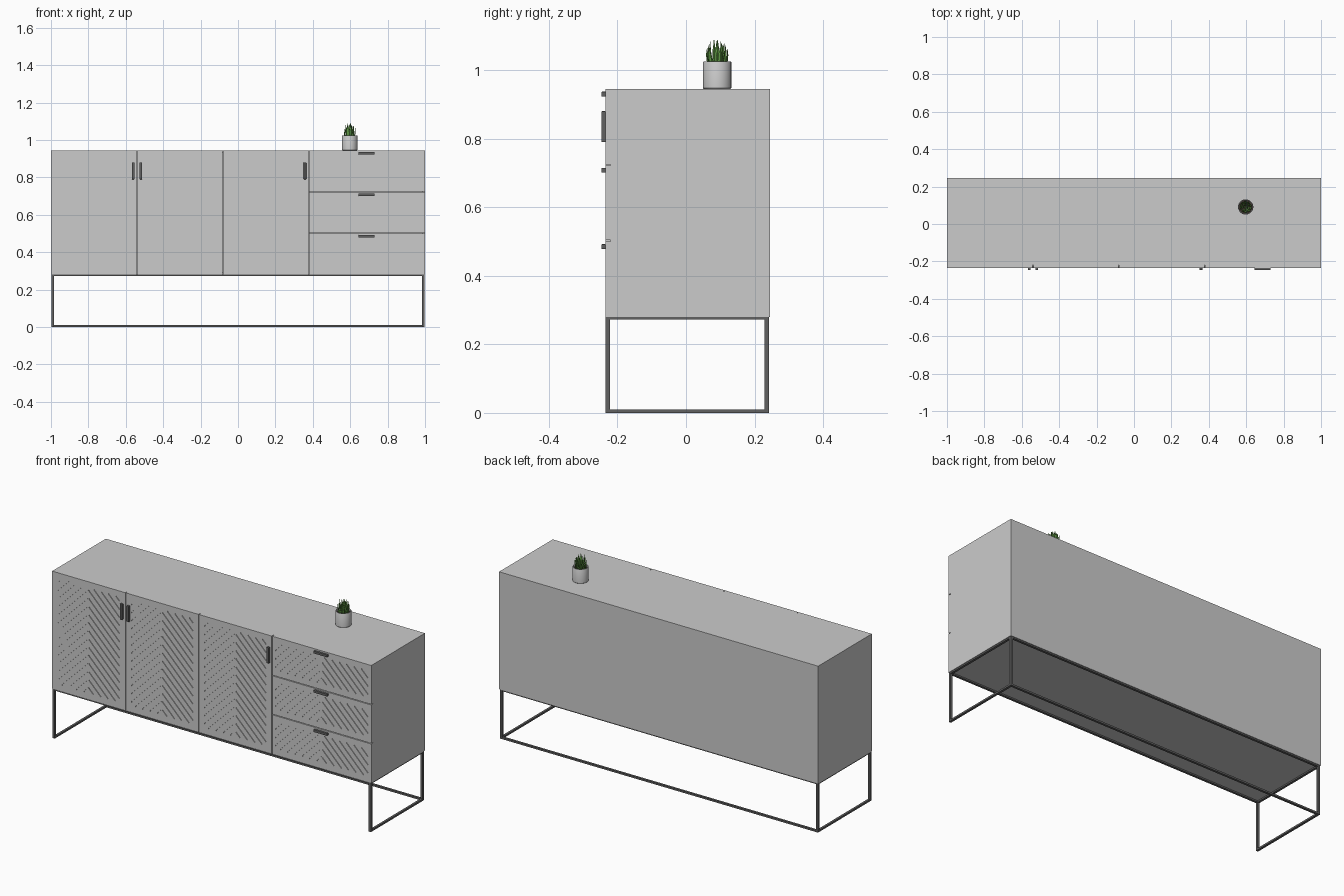
import bpy, bmesh, math, random
from mathutils import Vector

if "Cube" in bpy.data.objects:
    bpy.data.objects.remove(bpy.data.objects["Cube"])

random.seed(4)
FRONT, BACK, BOT, TOP = -0.235, 0.245, 0.28, 0.945
T = 0.015            # board thickness
GAP = 0.002          # half of the gap between fronts


def material(name, color):
    m = bpy.data.materials.new(name)
    m.diffuse_color = color
    m.use_nodes = True
    m.node_tree.nodes["Principled BSDF"].inputs["Base Color"].default_value = m.diffuse_color
    return m


metal = material("dark_metal", (0.12, 0.12, 0.12, 1))
green = material("leaf_green", (0.12, 0.33, 0.06, 1))
soil_mat = material("soil_brown", (0.05, 0.04, 0.03, 1))


def finish(name, bm, mat=None):
    bmesh.ops.recalc_face_normals(bm, faces=bm.faces)
    me = bpy.data.meshes.new(name)
    bm.to_mesh(me)
    bm.free()
    ob = bpy.data.objects.new(name, me)
    bpy.context.collection.objects.link(ob)
    if mat:
        me.materials.append(mat)
    return ob


def add_box(bm, x0, x1, y0, y1, z0, z1):
    vs = bmesh.ops.create_cube(bm, size=1)["verts"]
    for v in vs:
        v.co = Vector(((x0 + x1) / 2 + v.co.x * (x1 - x0),
                       (y0 + y1) / 2 + v.co.y * (y1 - y0),
                       (z0 + z1) / 2 + v.co.z * (z1 - z0)))


def box(name, *dims, mat=None, bevel=0):
    bm = bmesh.new()
    add_box(bm, *dims)
    if bevel:
        bmesh.ops.bevel(bm, geom=bm.edges[:], offset=bevel, segments=2,
                        affect='EDGES', profile=0.5)
    return finish(name, bm, mat)


def add_prism(bm, outline, y0, y1):
    a = [bm.verts.new((x, y0, z)) for x, z in outline]
    b = [bm.verts.new((x, y1, z)) for x, z in outline]
    bm.faces.new(a)
    bm.faces.new(b[::-1])
    for i in range(len(a)):
        j = (i + 1) % len(a)
        bm.faces.new((a[i], b[i], b[j], a[j]))


# Cabinet carcass
yc = FRONT + T
box("top_board", -1, 1, yc, BACK, TOP - T, TOP)
box("bottom_board", -1, 1, yc, BACK, BOT, BOT + T)
box("left_side", -1, -1 + T, yc, BACK, BOT + T, TOP - T)
box("right_side", 1 - T, 1, yc, BACK, BOT + T, TOP - T)
box("back_board", -1 + T, 1 - T, BACK - T, BACK, BOT + T, TOP - T)
for i, x in enumerate((-0.54, 0.378)):
    box(f"divider_{i}", x - T / 2, x + T / 2, yc, BACK - T, BOT + T, TOP - T)


# Fronts with engraved chevrons
def chevron_front(name, x0, x1, z0, z1, mx=0.035, mz=0.032, pitch=0.046, w=0.006):
    front = box(name, x0, x1, FRONT, FRONT + T, z0, z1)
    cx, hw = (x0 + x1) / 2, (x1 - x0) / 2 - mx
    lo, hi = z0 + mz, z1 - mz
    bm = bmesh.new()
    apex = lo + 0.03
    while apex < hi + hw:
        ua, ub = max(0.003, apex + w - hi), min(hw, apex - lo)
        if ub - ua > 0.012:
            for s in (-1, 1):
                add_prism(bm, [(cx + s * ua, apex - ua), (cx + s * ub, apex - ub),
                               (cx + s * ub, apex - ub + w), (cx + s * ua, apex - ua + w)],
                          FRONT - 0.01, FRONT + 0.004)
        apex += pitch
    cutter = finish("groove_cutter", bm)
    cutter.hide_render = True
    mod = front.modifiers.new("grooves", 'BOOLEAN')
    mod.operation, mod.solver, mod.object = 'DIFFERENCE', 'EXACT', cutter
    bpy.context.view_layer.objects.active = front
    bpy.ops.object.modifier_apply(modifier=mod.name)
    bpy.data.objects.remove(cutter)


door_edges = (-1, -0.54, -0.081, 0.378)
for i in range(3):
    chevron_front(f"door_{i}", door_edges[i] + (GAP if i else 0),
                  door_edges[i + 1] - GAP, BOT, TOP)
drawer_edges = (BOT, 0.502, 0.723, TOP)
for i in range(3):
    chevron_front(f"drawer_{i}", 0.378 + GAP, 1, drawer_edges[i] + (GAP if i else 0),
                  drawer_edges[i + 1] - (GAP if i < 2 else 0), mx=0.02)

# Handles
for i, x in enumerate((-0.561, -0.519, 0.358)):
    box(f"door_handle_{i}", x - 0.007, x + 0.007, FRONT - 0.012, FRONT + 0.001,
        0.79, 0.88, mat=metal, bevel=0.002)
for i, z in enumerate((0.485, 0.708, 0.93)):
    box(f"drawer_handle_{i}", 0.645, 0.731, FRONT - 0.012, FRONT + 0.001,
        z - 0.007, z + 0.007, mat=metal, bevel=0.002)

# Metal base: top ring, four legs, side floor rails and a rear floor rail
R = 0.013
bm = bmesh.new()
y0, y1 = FRONT, BACK - 0.003
X = 0.997
for s in (-1, 1):
    xa, xb = sorted((s * X, s * (X - R)))
    add_box(bm, xa, xb, y0, y0 + R, 0, BOT)
    add_box(bm, xa, xb, y1 - R, y1, 0, BOT)
    add_box(bm, xa, xb, y0 + R, y1 - R, 0, 0.010)
    add_box(bm, xa, xb, y0 + R, y1 - R, BOT - 0.008, BOT)
add_box(bm, -X + R, X - R, y1 - R, y1, 0, 0.010)
add_box(bm, -X + R, X - R, y1 - R, y1, BOT - 0.008, BOT)
add_box(bm, -X + R, X - R, y0, y0 + R, BOT - 0.008, BOT)
finish("metal_base", bm, metal)

# Pot: lathed profile
PX, PY = 0.597, 0.091


def lathe(name, profile, mat=None, n=32):
    bm = bmesh.new()
    vs = [bm.verts.new((r, 0, z)) for r, z in profile]
    es = [bm.edges.new(p) for p in zip(vs, vs[1:])]
    bmesh.ops.spin(bm, geom=vs + es, cent=(0, 0, 0), axis=(0, 0, 1),
                   angle=math.tau, steps=n)
    bmesh.ops.remove_doubles(bm, verts=bm.verts, dist=1e-5)
    ob = finish(name, bm, mat)
    ob.location = (PX, PY, TOP)
    bpy.ops.object.select_all(action='DESELECT')
    ob.select_set(True)
    bpy.context.view_layer.objects.active = ob
    bpy.ops.object.shade_smooth_by_angle()
    return ob


lathe("pot", [(0, 0), (0.039, 0), (0.041, 0.002), (0.041, 0.078), (0.040, 0.08),
              (0.037, 0.08), (0.036, 0.078), (0.036, 0.068)])
lathe("soil", [(0, 0.071), (0.0365, 0.069)], soil_mat)

# Succulent leaves: tapered, slightly outward-curving blades
bm = bmesh.new()
for count, r0, lean, height in ((4, 0.005, 0.006, 0.085), (7, 0.014, 0.009, 0.077),
                                (10, 0.023, 0.007, 0.060)):
    for k in range(count):
        a = math.tau * (k + random.uniform(-0.2, 0.2)) / count + r0 * 40
        out, side = Vector((math.cos(a), math.sin(a), 0)), Vector((-math.sin(a), math.cos(a), 0))
        h = height * random.uniform(0.85, 1.02)
        base, prev = out * r0 + Vector((0, 0, 0.067)), None
        for t, w in ((0, 0.0062), (0.3, 0.0068), (0.6, 0.005), (0.85, 0.0025)):
            c = base + out * lean * math.sin(t * 2.2) + Vector((0, 0, h * t))
            ring = [bm.verts.new(c + d) for d in (side * w, out * w * 0.55,
                                                  -side * w, -out * w * 0.3)]
            if prev:
                for i in range(4):
                    j = (i + 1) % 4
                    bm.faces.new((prev[i], prev[j], ring[j], ring[i]))
            prev = ring
        tip = bm.verts.new(base + out * lean * 0.8 + Vector((0, 0, h)))
        for i in range(4):
            bm.faces.new((prev[i], prev[(i + 1) % 4], tip))
leaves = finish("succulent_leaves", bm, green)
leaves.location = (PX, PY, TOP)
